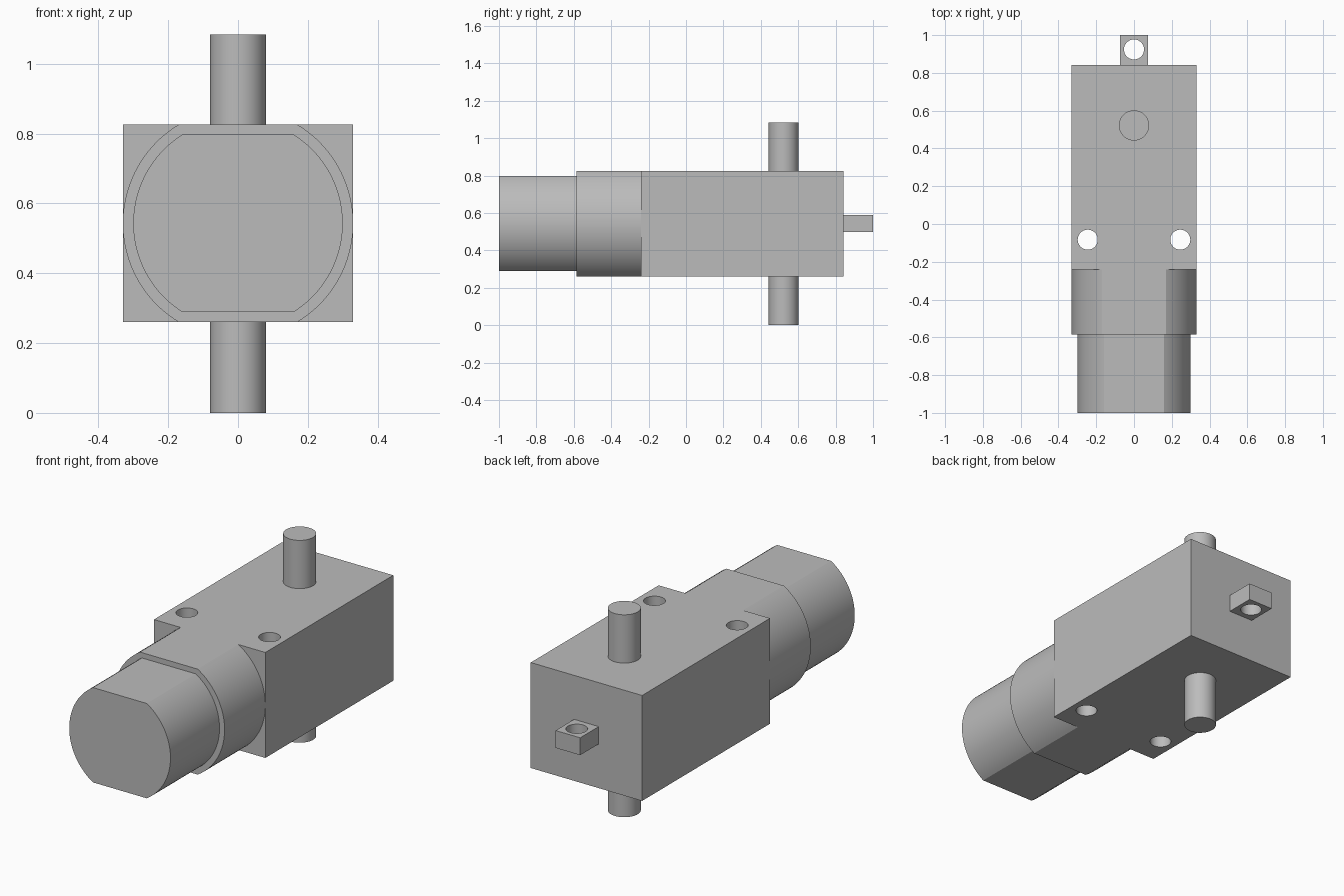
import bpy
import bmesh
from math import asin, cos, sin, pi, radians
from mathutils import Matrix

if "Cube" in bpy.data.objects:
    bpy.data.objects.remove(bpy.data.objects["Cube"])

AXIS_Z = 0.543      # height of the barrel axis
HALF_H = 0.2825     # half height of the housing

grey = bpy.data.materials.new("plain grey")
grey.use_nodes = True
grey.diffuse_color = (0.5, 0.5, 0.5, 1)
grey.node_tree.nodes["Principled BSDF"].inputs["Base Color"].default_value = (0.5, 0.5, 0.5, 1)


def finish(name, bm):
    bmesh.ops.recalc_face_normals(bm, faces=bm.faces)
    mesh = bpy.data.meshes.new(name)
    bm.to_mesh(mesh)
    bm.free()
    mesh.materials.append(grey)
    obj = bpy.data.objects.new(name, mesh)
    bpy.context.collection.objects.link(obj)
    return obj


def activate(obj):
    bpy.ops.object.select_all(action='DESELECT')
    obj.select_set(True)
    bpy.context.view_layer.objects.active = obj


def smooth(obj):
    activate(obj)
    bpy.ops.object.shade_smooth_by_angle(angle=radians(20))


def box(name, half_x, y0, y1, z0, z1):
    bm = bmesh.new()
    place = Matrix.Translation((0, (y0 + y1) / 2, (z0 + z1) / 2))
    size = Matrix.Diagonal((2 * half_x, y1 - y0, z1 - z0, 1))
    bmesh.ops.create_cube(bm, size=1, matrix=place @ size)
    return finish(name, bm)


def upright_rod(name, x, y, radius, z0, z1):
    bm = bmesh.new()
    bmesh.ops.create_cone(bm, cap_ends=True, segments=64, radius1=radius, radius2=radius,
                          depth=z1 - z0, matrix=Matrix.Translation((x, y, (z0 + z1) / 2)))
    return finish(name, bm)


def flatted_barrel(name, radius, half_height, y0, y1, steps=40):
    """Cylinder along y with flats cut on its top and bottom."""
    bm = bmesh.new()
    limit = asin(half_height / radius)
    arc = [-limit + 2 * limit * i / steps for i in range(steps + 1)]
    angles = arc + [a + pi for a in arc]
    ring = [bm.verts.new((radius * cos(a), y0, AXIS_Z + radius * sin(a))) for a in angles]
    cap = bm.faces.new(ring)
    extruded = bmesh.ops.extrude_face_region(bm, geom=[cap], use_keep_orig=True)
    moved = [v for v in extruded["geom"] if isinstance(v, bmesh.types.BMVert)]
    bmesh.ops.translate(bm, verts=moved, vec=(0, y1 - y0, 0))
    obj = finish(name, bm)
    smooth(obj)


def drill(obj, x, y, radius):
    cutter = upright_rod("drill_cutter", x, y, radius, -0.5, 1.5)
    cutter.hide_render = True
    mod = obj.modifiers.new("hole", 'BOOLEAN')
    mod.operation = 'DIFFERENCE'
    mod.solver = 'EXACT'
    mod.object = cutter
    activate(obj)
    bpy.ops.object.modifier_apply(modifier=mod.name)
    bpy.data.objects.remove(cutter)


# Gear housing with two through holes near its front
housing = box("gear_housing", 0.33, -0.24, 0.843, AXIS_Z - HALF_H, AXIS_Z + HALF_H)
for side in (-1, 1):
    drill(housing, side * 0.245, -0.083, 0.053)
smooth(housing)

# Rear mounting tab with its hole
tab = box("mounting_tab", 0.073, 0.843, 1.0, 0.497, 0.59)
drill(tab, 0, 0.924, 0.053)
smooth(tab)

# Motor barrel in two stepped sections
flatted_barrel("gearbox_collar", 0.33, HALF_H, -0.585, -0.24)
flatted_barrel("motor_can", 0.30, 0.254, -1.0, -0.585)

# Output shaft, standing out above and below the housing
for name, z0, z1 in (("lower_shaft", 0, AXIS_Z - HALF_H), ("upper_shaft", AXIS_Z + HALF_H, 1.084)):
    smooth(upright_rod(name, 0, 0.522, 0.08, z0, z1))
